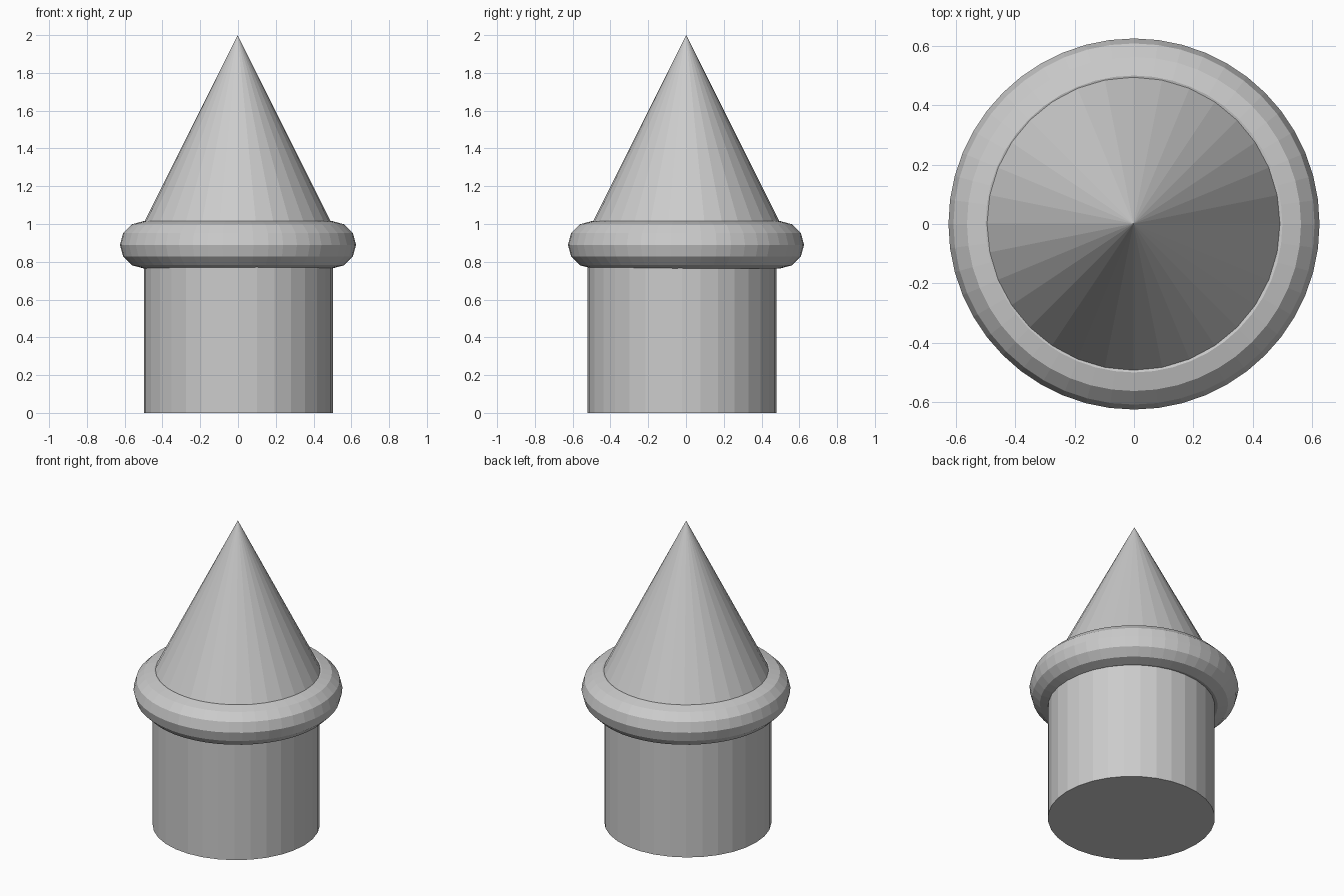
import bpy

if "Cube" in bpy.data.objects:
    bpy.data.objects.remove(bpy.data.objects["Cube"])

# column shaft, set slightly forward
bpy.ops.mesh.primitive_cylinder_add(vertices=32, radius=0.5, depth=1, location=(0.002, -0.022, 0.5))
bpy.context.object.name = "shaft"

# rounded collar ring
bpy.ops.mesh.primitive_torus_add(major_segments=48, minor_segments=12, major_radius=0.5,
                                 minor_radius=0.125, location=(0, 0, 0.89))
bpy.context.object.name = "collar"

# pointed roof
bpy.ops.mesh.primitive_cone_add(vertices=32, radius1=0.5, radius2=0, depth=1, location=(-0.002, 0.001, 1.5))
bpy.context.object.name = "cone_top"
